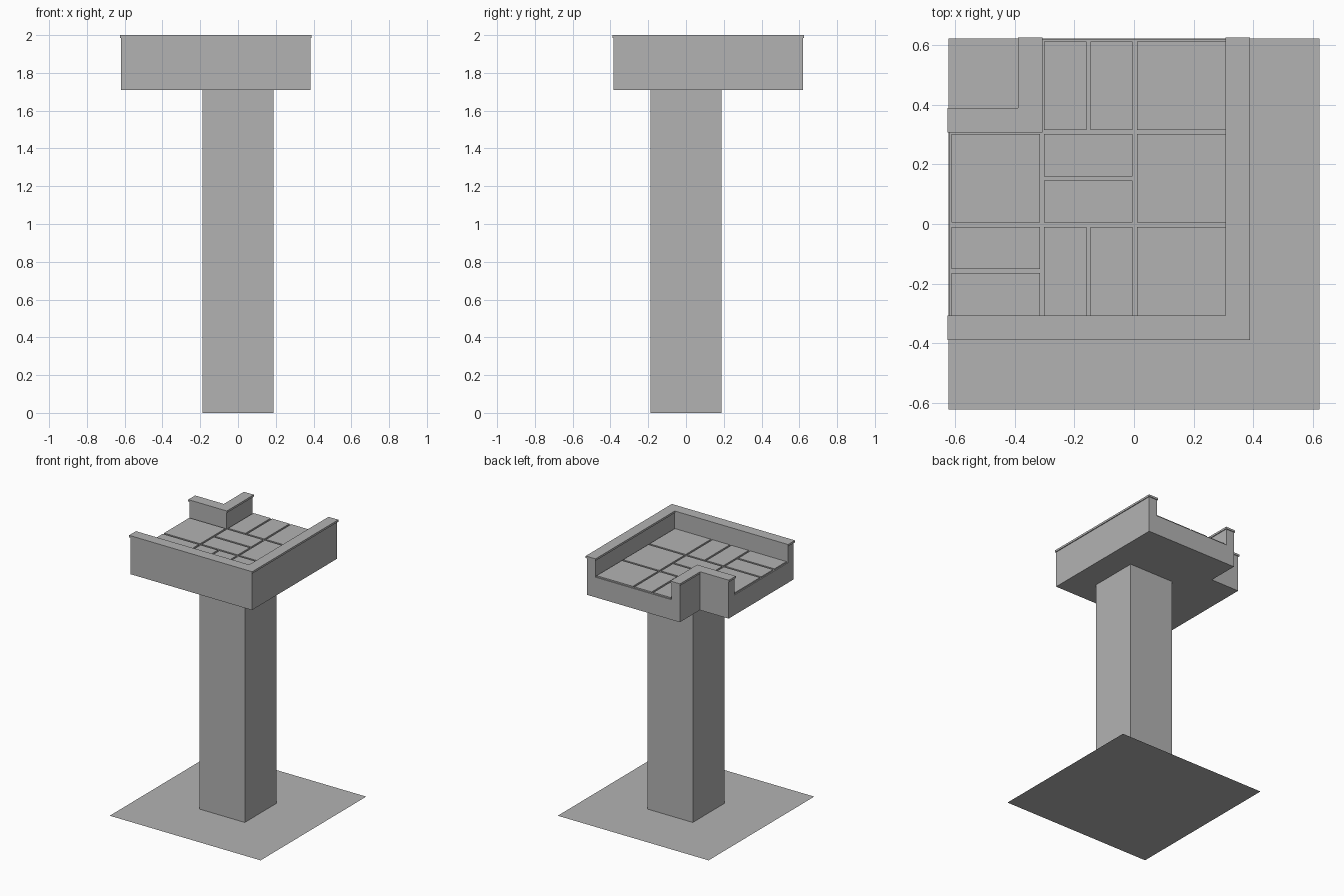
import bpy
import bmesh

cube = bpy.data.objects.get("Cube")
if cube:
    bpy.data.objects.remove(cube, do_unlink=True)

stone = bpy.data.materials.new("grey_stone")
stone.use_nodes = True
GREY = (0.45, 0.45, 0.45, 1)
stone.diffuse_color = GREY
stone.node_tree.nodes["Principled BSDF"].inputs["Base Color"].default_value = GREY


def prism(name, outline, z0, z1):
    """Extrude a flat outline from z0 up to z1; equal heights give a sheet."""
    bm = bmesh.new()
    face = bm.faces.new([bm.verts.new((x, y, z0)) for x, y in outline])
    if z1 > z0:
        top = bmesh.ops.extrude_face_region(bm, geom=[face], use_keep_orig=True)["geom"]
        bmesh.ops.translate(bm, vec=(0, 0, z1 - z0),
                            verts=[v for v in top if isinstance(v, bmesh.types.BMVert)])
        bmesh.ops.recalc_face_normals(bm, faces=bm.faces)
    mesh = bpy.data.meshes.new(name)
    bm.to_mesh(mesh)
    bm.free()
    mesh.materials.append(stone)
    obj = bpy.data.objects.new(name, mesh)
    bpy.context.collection.objects.link(obj)
    return obj


def rect(x0, x1, y0, y1):
    return [(x0, y0), (x1, y0), (x1, y1), (x0, y1)]


def corner(end, outer, inner, g=0.0):
    """L outline mirrored about the diagonal x = -y, grown by g on all sides."""
    half = [(-end - g, -outer - g), (outer + g, -outer - g)]
    mirror = [(-y, -x) for x, y in (half[0], (-end - g, -inner + g))]
    return half + mirror + [(inner - g, -inner + g), (-end - g, -inner + g)]


END, OUT, IN = 0.62, 0.383, 0.314
FLOOR, CAP, TOP = 1.86, 1.985, 2.0
LIP = 0.006

# Ground sheet and pillar
prism("ground_sheet", rect(-0.622, 0.622, -0.622, 0.622), 0, 0)
prism("pillar", rect(-0.187, 0.187, -0.187, 0.187), 0, 1.71)

# Walkway slab with one corner cut away
slab = [(-END, -OUT), (OUT, -OUT), (OUT, END), (-OUT, END), (-OUT, OUT), (-END, OUT)]
prism("walkway_slab", slab, 1.71, FLOOR)

# Parapets on the outside and inside of the turn, each with a wider cap
for name, a, b in (("outer", OUT, IN), ("inner", -IN, -OUT)):
    prism(name + "_parapet", corner(END, a, b), FLOOR, CAP)
    prism(name + "_parapet_cap", corner(END, a, b, LIP), CAP, TOP)

# Paving on a three by three grid: F full slab, H split across, V split lengthwise
PITCH, GAP = (END + IN) / 3, 0.007
for row, kinds in enumerate(("HVF", "FHF", " VF")):
    for col, kind in enumerate(kinds):
        nx, ny = {"F": (1, 1), "H": (1, 2), "V": (2, 1), " ": (0, 0)}[kind]
        for i in range(nx):
            for j in range(ny):
                w, d = PITCH / nx, PITCH / ny
                x = -END + col * PITCH + i * w
                y = -IN + row * PITCH + j * d
                prism("paving_stone", rect(x + GAP, x + w - GAP, y + GAP, y + d - GAP),
                      FLOOR, FLOOR + 0.01)
